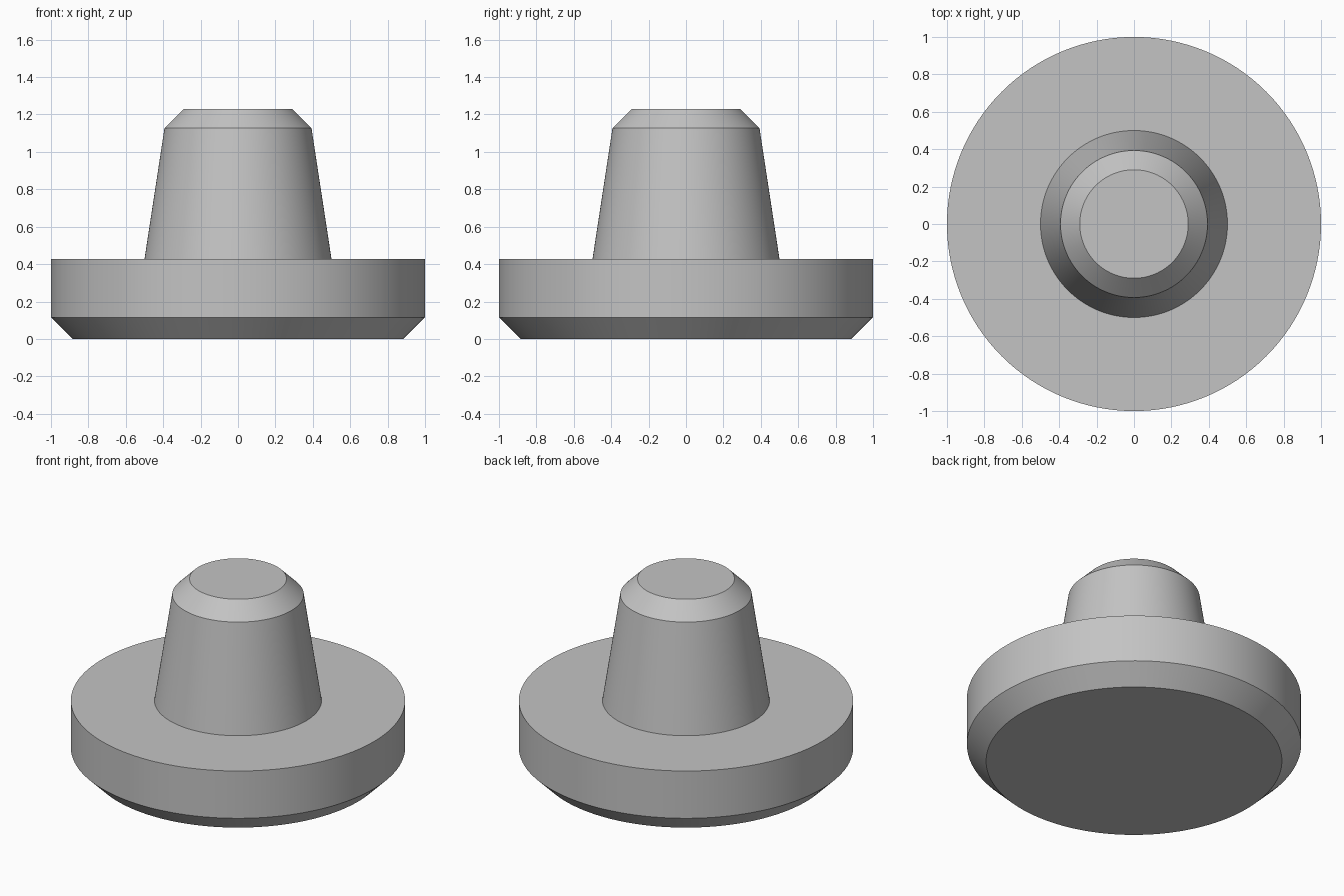
import bpy, bmesh, math

if "Cube" in bpy.data.objects:
    bpy.data.objects.remove(bpy.data.objects["Cube"])

SEGMENTS = 128

grey = bpy.data.materials.new("plain grey")
grey.diffuse_color = (0.55, 0.55, 0.55, 1.0)
grey.use_nodes = True
grey.node_tree.nodes["Principled BSDF"].inputs["Base Color"].default_value = grey.diffuse_color


def lathe(name, profile):
    """Solid of revolution from (radius, height) points, bottom to top."""
    bm = bmesh.new()
    rings = []
    for r, z in profile:
        rings.append([bm.verts.new((r * math.cos(a), r * math.sin(a), z))
                      for a in (2 * math.pi * i / SEGMENTS for i in range(SEGMENTS))])
    for low, high in zip(rings, rings[1:]):
        for i in range(SEGMENTS):
            j = (i + 1) % SEGMENTS
            bm.faces.new((low[i], low[j], high[j], high[i]))
    bm.faces.new(rings[0][::-1])
    bm.faces.new(rings[-1])
    mesh = bpy.data.meshes.new(name)
    bm.to_mesh(mesh)
    bm.free()
    mesh.materials.append(grey)
    obj = bpy.data.objects.new(name, mesh)
    bpy.context.collection.objects.link(obj)
    bpy.ops.object.select_all(action='DESELECT')
    obj.select_set(True)
    bpy.context.view_layer.objects.active = obj
    bpy.ops.object.shade_smooth_by_angle(angle=math.radians(25))
    return obj


# One continuous plug: chamfered disc, flat shoulder, tapered stem, chamfered tip
lathe("flanged_plug", [
    (0.885, 0.0), (1.0, 0.115), (1.0, 0.427),   # disc
    (0.5, 0.427), (0.393, 1.127), (0.29, 1.23),  # stem
])
